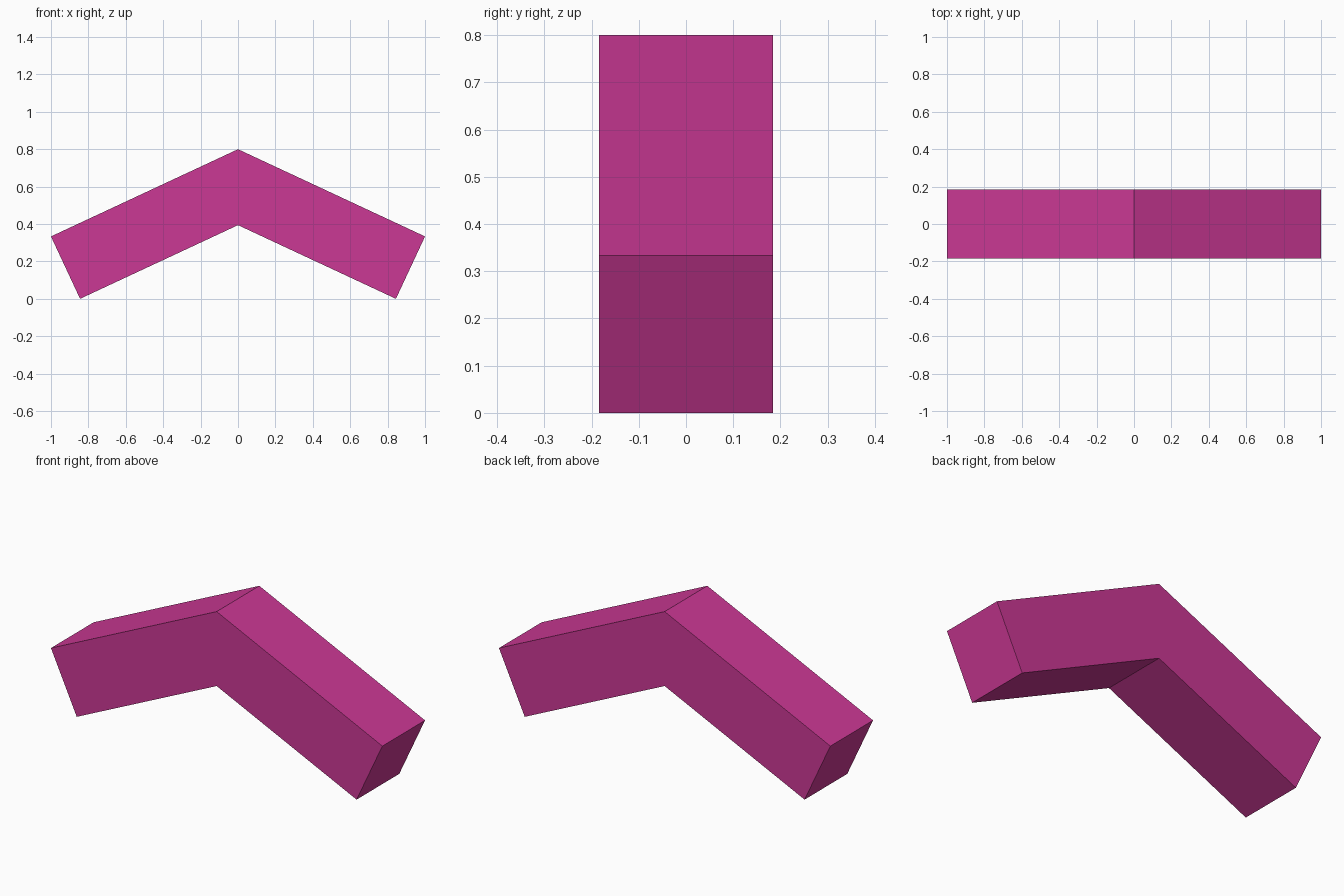
import bpy, bmesh
from math import radians, sin, cos, tan

if "Cube" in bpy.data.objects:
    bpy.data.objects.remove(bpy.data.objects["Cube"])

ANGLE = radians(25)      # downward slope of each arm
BAR = 0.368              # square bar thickness
PEAK = 0.80              # height of the outer corner

# Right half of the chevron profile (x, z)
end_z = PEAK - tan(ANGLE)
outer_end = (1.0, end_z)
inner_end = (1.0 - BAR * sin(ANGLE), end_z - BAR * cos(ANGLE))
right = [outer_end, inner_end]
left = [(-x, z) for x, z in reversed(right)]
profile = [(0, PEAK)] + right + [(0, PEAK - BAR / cos(ANGLE))] + left

# Extrude the mitred profile through its depth
bm = bmesh.new()
face = bm.faces.new([bm.verts.new((x, -BAR / 2, z)) for x, z in profile])
extruded = bmesh.ops.extrude_face_region(bm, geom=[face], use_keep_orig=True)
moved = [g for g in extruded["geom"] if isinstance(g, bmesh.types.BMVert)]
bmesh.ops.translate(bm, verts=moved, vec=(0, BAR, 0))

# Stand it on the ground
low = min(v.co.z for v in bm.verts)
bmesh.ops.translate(bm, verts=bm.verts[:], vec=(0, 0, -low))
bmesh.ops.recalc_face_normals(bm, faces=bm.faces[:])

mesh = bpy.data.meshes.new("bent_bar")
bm.to_mesh(mesh)
bm.free()
bar = bpy.data.objects.new("bent_bar", mesh)
bpy.context.collection.objects.link(bar)

# Magenta finish
magenta = bpy.data.materials.new("magenta")
magenta.diffuse_color = (0.60, 0.04, 0.30, 1)
magenta.use_nodes = True
magenta.node_tree.nodes["Principled BSDF"].inputs["Base Color"].default_value = magenta.diffuse_color
mesh.materials.append(magenta)
